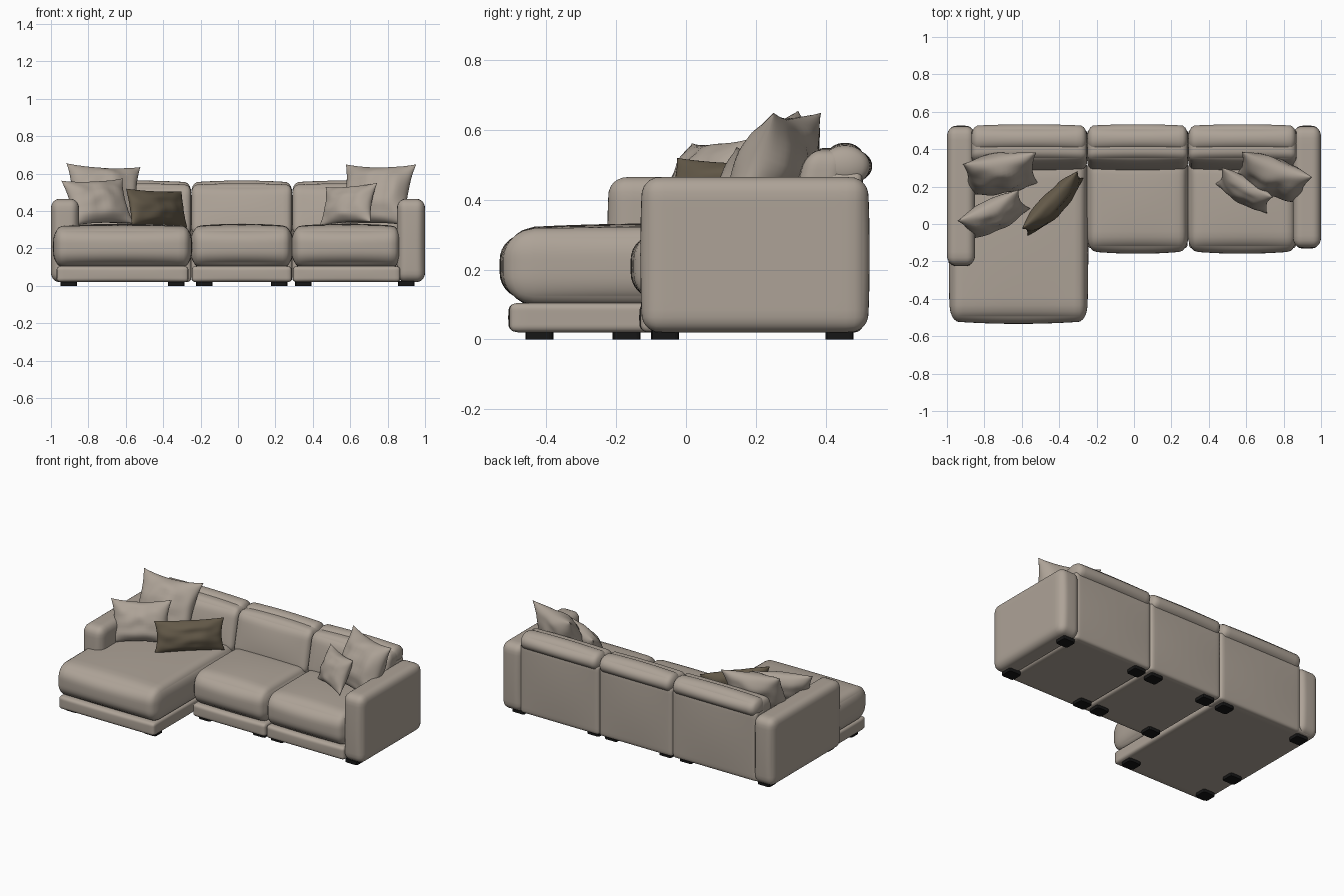
import bpy, bmesh, math
from mathutils import Vector, noise

if "Cube" in bpy.data.objects:
    bpy.data.objects.remove(bpy.data.objects["Cube"], do_unlink=True)


def material(name, rgb):
    m = bpy.data.materials.new(name)
    m.use_nodes = True
    m.diffuse_color = (*rgb, 1)
    bsdf = m.node_tree.nodes["Principled BSDF"]
    bsdf.inputs["Base Color"].default_value = (*rgb, 1)
    bsdf.inputs["Roughness"].default_value = 0.9
    return m


FABRIC = material("taupe fabric", (0.42, 0.365, 0.31))
DARK = material("dark brown fabric", (0.13, 0.104, 0.068))
BLACK = material("black plastic", (0.008, 0.008, 0.008))


def finish(bm, name, mat, smooth=True):
    bmesh.ops.recalc_face_normals(bm, faces=bm.faces)
    me = bpy.data.meshes.new(name)
    bm.to_mesh(me)
    bm.free()
    me.materials.append(mat)
    me.polygons.foreach_set("use_smooth", [smooth] * len(me.polygons))
    ob = bpy.data.objects.new(name, me)
    bpy.context.collection.objects.link(ob)
    return ob


def soft_box(name, lo, hi, radius, bulge=(0, 0, 0), lean=0, cuts=19):
    """Upholstered block: rounded box with swollen sides, optionally sheared back."""
    lo, hi, radius = Vector(lo), Vector(hi), Vector(radius)
    mid, half = (lo + hi) / 2, (hi - lo) / 2
    bm = bmesh.new()
    bmesh.ops.create_cube(bm, size=2)
    bmesh.ops.subdivide_edges(bm, edges=bm.edges, cuts=cuts, use_grid_fill=True)
    for v in bm.verts:
        t = Vector([math.sin(c * math.pi / 2) for c in v.co])
        p = Vector([t[i] * half[i] for i in range(3)])
        core = Vector([max(-half[i] + radius[i], min(half[i] - radius[i], p[i])) for i in range(3)])
        d = Vector([(p[i] - core[i]) / radius[i] for i in range(3)])
        d.normalize()
        q = Vector([core[i] + d[i] * radius[i] for i in range(3)])
        for i in range(3):
            a, b = t[(i + 1) % 3], t[(i + 2) % 3]
            q[i] += bulge[i] * t[i] * (1 - a * a) * (1 - b * b)
        q.y += lean * q.z
        v.co = q + mid
    return finish(bm, name, FABRIC)


def pillow(name, centre, size, yaw, lean, roll=0, mat=FABRIC, pinch=0.13, seed=0):
    """Throw pillow: pinched outline, pointed corners, seam round the edge."""
    w, h, t = size
    n = 24
    bm = bmesh.new()
    for side in (-1, 1):
        rows = []
        for j in range(n + 1):
            row = []
            for i in range(n + 1):
                u = math.sin((2 * i / n - 1) * math.pi / 2)
                v = math.sin((2 * j / n - 1) * math.pi / 2)
                fill = max(0, (1 - u * u) * (1 - v * v))
                x = w / 2 * u * (1 - pinch * (1 - v * v) * u * u)
                z = h / 2 * v * (1 - pinch * (1 - u * u) * v * v)
                crease = noise.noise(Vector((u * 2.2, v * 2.2, seed + side))) * 0.25
                y = side * t / 2 * fill ** 0.55 * (1 + crease)
                row.append(bm.verts.new((x, y, z)))
            rows.append(row)
        for j in range(n):
            for i in range(n):
                bm.faces.new((rows[j][i], rows[j][i + 1], rows[j + 1][i + 1], rows[j + 1][i]))
    bmesh.ops.remove_doubles(bm, verts=bm.verts, dist=0.0002)
    ob = finish(bm, name, mat)
    ob.location = centre
    ob.rotation_euler = [math.radians(a) for a in (-lean, roll, yaw)]
    return ob


# Arms
soft_box("right_arm", (-1, -0.22, 0.02), (-0.85, 0.52, 0.465), (0.045, 0.05, 0.05), (0, 0.006, 0))
soft_box("left_arm", (0.85, -0.125, 0.02), (1, 0.52, 0.465), (0.045, 0.05, 0.05), (0, 0.006, 0))

# Three sections: base, seat cushion, back frame, back cushion, top bolster
sections = [
    ("chaise", -0.985, -0.25, -0.52, -0.87),
    ("middle", -0.25, 0.29, -0.145, -0.25),
    ("corner", 0.29, 0.87, -0.145, 0.29),
]
for name, x0, x1, front, back_x0 in sections:
    inset = 0.015 if name == "chaise" else 0.003
    soft_box(name + "_base", (x0 + inset, front + 0.015, 0.02), (x1 - inset, 0.5, 0.105),
             (0.02, 0.02, 0.02), (0, 0.004, 0))
    soft_box(name + "_seat", (x0, front, 0.1), (x1, 0.37, 0.318),
             (0.045, 0.09, 0.085), (0.006, 0.014, 0.014))
    soft_box(name + "_back_frame", (back_x0, 0.37, 0.021), (x1, 0.505, 0.48),
             (0.02, 0.02, 0.02), (0, 0.008, 0))
    soft_box(name + "_back_cushion", (back_x0, 0.315, 0.27), (x1, 0.435, 0.54),
             (0.03, 0.04, 0.05), (0, 0.014, 0.008), lean=0.22)
    soft_box(name + "_bolster", (back_x0, 0.385, 0.44), (x1, 0.525, 0.553),
             (0.035, 0.068, 0.056), (0, 0.008, 0.01))

# Throw pillows
pillow("right_big_pillow", (-0.715, 0.27, 0.485), (0.4, 0.36, 0.17), 9, 27, 3, seed=1)
pillow("right_front_pillow", (-0.75, 0.05, 0.447), (0.37, 0.27, 0.14), 27, 26, -2, seed=4)
pillow("dark_pillow", (-0.435, 0.11, 0.415), (0.43, 0.2, 0.12), 46, 14, 2, DARK, 0.08, seed=7)
pillow("left_big_pillow", (0.74, 0.25, 0.485), (0.4, 0.36, 0.18), -20, 24, 0, seed=10)
pillow("left_small_pillow", (0.59, 0.18, 0.435), (0.32, 0.23, 0.12), -30, 24, -4, seed=13)

# Feet
feet = [(x, y) for x in (-0.18, 0.22, 0.35, 0.9) for y in (-0.06, 0.44)]
feet += [(x, y) for x in (-0.905, -0.33) for y in (-0.42, 0.44)] + [(-0.905, -0.17)]
for x, y in feet:
    bm = bmesh.new()
    bmesh.ops.create_cube(bm, size=1)
    for v in bm.verts:
        v.co = (x + v.co.x * 0.088, y + v.co.y * 0.08, 0.0125 + v.co.z * 0.025)
    corners = [e for e in bm.edges if abs(e.verts[0].co.z - e.verts[1].co.z) > 0.01]
    bmesh.ops.bevel(bm, geom=corners, offset=0.012, segments=2, affect="EDGES", profile=0.5)
    finish(bm, "foot", BLACK, smooth=False)
